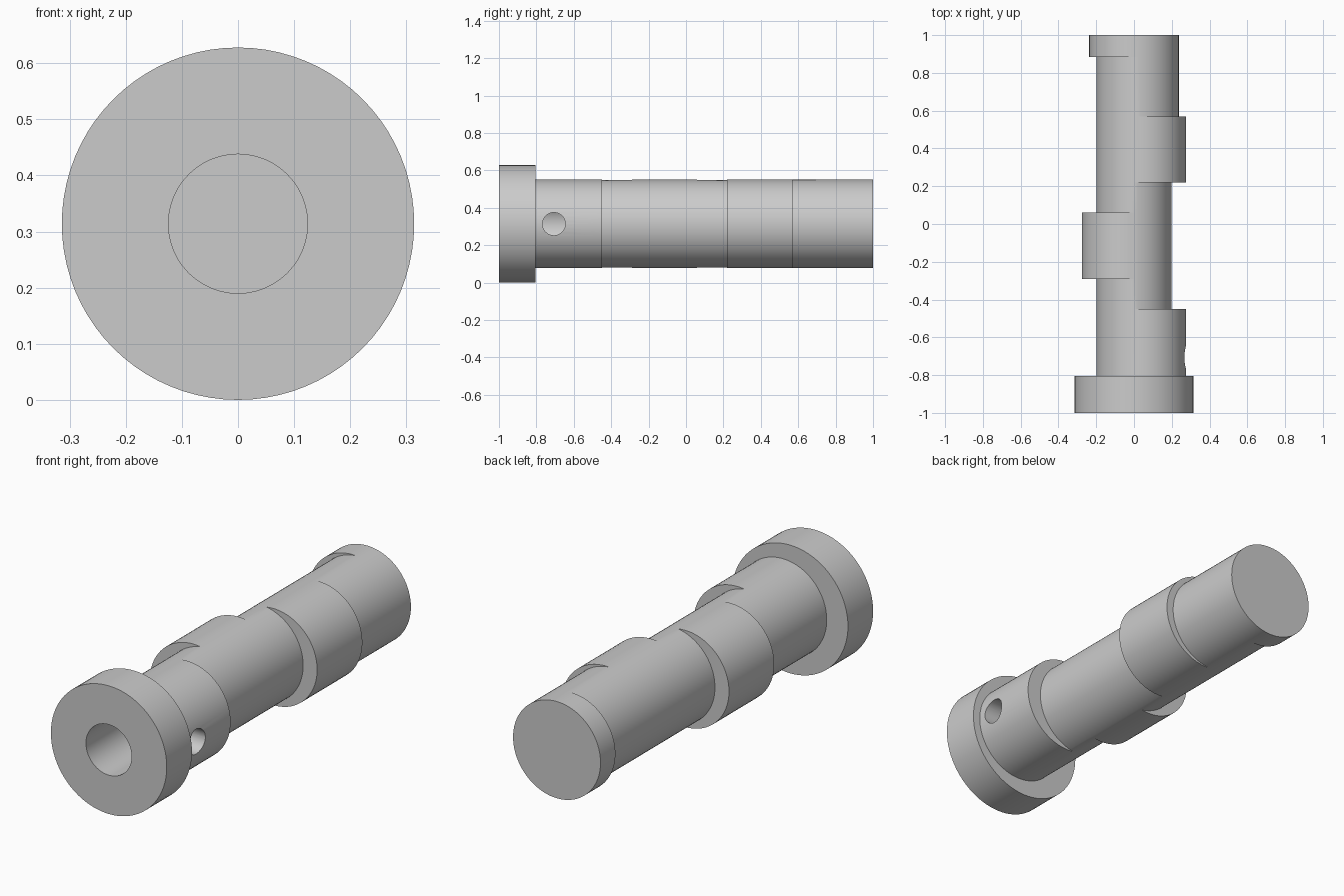
import bpy, bmesh, math
from mathutils import Matrix, Vector

if "Cube" in bpy.data.objects:
    bpy.data.objects.remove(bpy.data.objects["Cube"])

AXIS_Z = 0.314
R = 0.237          # journal radius
OFF = 0.038        # eccentric offset
STEPS = 80

steel = bpy.data.materials.new("steel_grey")
steel.use_nodes = True
colour = (0.6, 0.6, 0.6, 1)
steel.diffuse_color = colour
steel.node_tree.nodes["Principled BSDF"].inputs["Base Color"].default_value = colour


def reach(angle, offset, radius):
    """Distance from the axis to a circle shifted along x."""
    return offset * math.cos(angle) + math.sqrt(radius ** 2 - (offset * math.sin(angle)) ** 2)


def ring(bm, y, circles):
    """Ring following the overlap of the given (offset, radius) circles."""
    verts = []
    for i in range(STEPS):
        a = math.tau * i / STEPS
        d = min(reach(a, o, r) for o, r in circles)
        verts.append(bm.verts.new((d * math.cos(a), y, AXIS_Z + d * math.sin(a))))
    return verts


# Sections along the shaft: start, end, overlapping circles
flange = [(0, 0.314)]
left, right, centre = (OFF, R), (-OFF, R), (0, R)
sections = [
    (-1.0, -0.805, flange),
    (-0.805, -0.45, [left]),
    (-0.45, -0.29, [left, right]),
    (-0.29, 0.06, [right]),
    (0.06, 0.22, [left, right]),
    (0.22, 0.57, [left]),
    (0.57, 0.885, [left, centre]),
    (0.885, 1.0, [centre]),
]

# Stepped eccentric shaft
bm = bmesh.new()
rings = [ring(bm, y, c) for y0, y1, c in sections for y in (y0, y1)]
for a, b in zip(rings, rings[1:]):
    for i in range(STEPS):
        j = (i + 1) % STEPS
        bm.faces.new((a[i], a[j], b[j], b[i]))
bm.faces.new(rings[0])
bm.faces.new(rings[-1])
bmesh.ops.remove_doubles(bm, verts=bm.verts, dist=0.0002)
bmesh.ops.recalc_face_normals(bm, faces=bm.faces)
mesh = bpy.data.meshes.new("eccentric_shaft")
bm.to_mesh(mesh)
bm.free()
mesh.materials.append(steel)
shaft = bpy.data.objects.new("eccentric_shaft", mesh)
bpy.context.collection.objects.link(shaft)
bpy.context.view_layer.objects.active = shaft
shaft.select_set(True)


def drill(name, start, end, radius):
    """Cut a round hole between two points."""
    start, end = Vector(start), Vector(end)
    axis = end - start
    bm = bmesh.new()
    turn = axis.to_track_quat("Z", "Y").to_matrix().to_4x4()
    bmesh.ops.create_cone(bm, cap_ends=True, segments=48, radius1=radius, radius2=radius,
                          depth=axis.length,
                          matrix=Matrix.Translation((start + end) / 2) @ turn)
    me = bpy.data.meshes.new(name)
    bm.to_mesh(me)
    bm.free()
    me.materials.append(steel)
    cutter = bpy.data.objects.new(name, me)
    cutter.hide_render = True
    bpy.context.collection.objects.link(cutter)
    mod = shaft.modifiers.new(name, "BOOLEAN")
    mod.operation = "DIFFERENCE"
    mod.solver = "EXACT"
    mod.object = cutter
    bpy.ops.object.modifier_apply(modifier=name)
    bpy.data.objects.remove(cutter)


# Blind bore from the flange, and a cross hole meeting it from the left
drill("bore", (0, -1.1, AXIS_Z), (0, -0.45, AXIS_Z), 0.124)
drill("cross_hole", (0, -0.706, AXIS_Z), (0.4, -0.706, AXIS_Z), 0.061)

bpy.ops.object.shade_smooth_by_angle(angle=math.radians(30))
